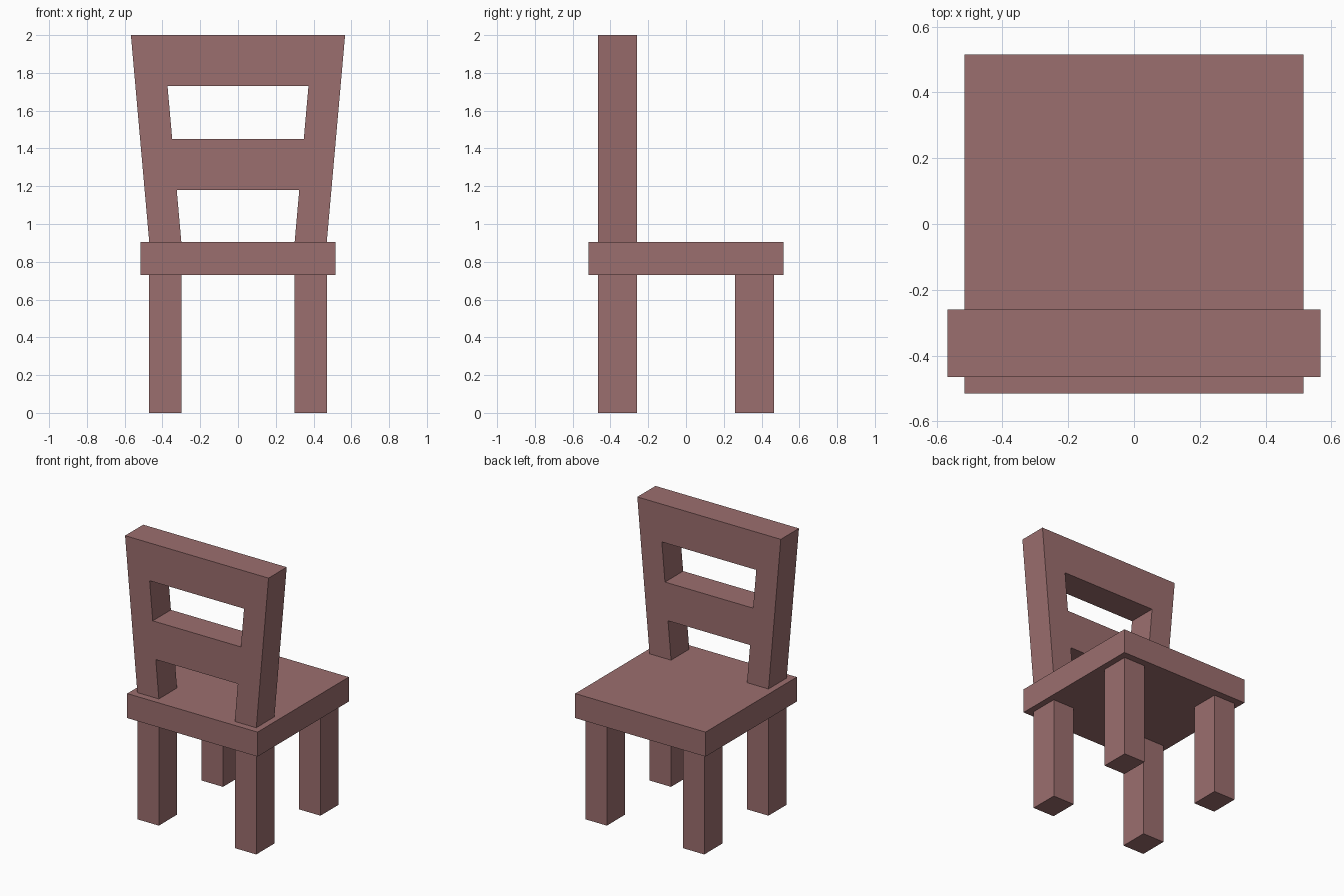
import bpy, bmesh

if "Cube" in bpy.data.objects:
    bpy.data.objects.remove(bpy.data.objects["Cube"])

wood = bpy.data.materials.new("reddish brown wood")
wood.diffuse_color = (0.33, 0.157, 0.157, 1)
wood.use_nodes = True
wood.node_tree.nodes["Principled BSDF"].inputs["Base Color"].default_value = wood.diffuse_color


def add_object(name, bm):
    bmesh.ops.recalc_face_normals(bm, faces=bm.faces)
    mesh = bpy.data.meshes.new(name)
    bm.to_mesh(mesh)
    bm.free()
    mesh.materials.append(wood)
    obj = bpy.data.objects.new(name, mesh)
    bpy.context.collection.objects.link(obj)
    return obj


def box(name, x0, x1, y0, y1, z0, z1):
    bm = bmesh.new()
    bmesh.ops.create_cube(bm, size=1)
    for v in bm.verts:
        v.co.x = x1 if v.co.x > 0 else x0
        v.co.y = y1 if v.co.y > 0 else y0
        v.co.z = z1 if v.co.z > 0 else z0
    return add_object(name, bm)


SEAT_BOTTOM, SEAT_TOP, TOP = 0.73, 0.905, 2.0
BACK_Y, BACK_DEPTH = -0.465, 0.205

# Seat slab
box("seat", -0.515, 0.515, -0.515, 0.515, SEAT_BOTTOM, SEAT_TOP)

# Four square legs
for row, y0, y1 in (("front", -0.465, -0.26), ("rear", 0.26, 0.465)):
    for side, x0, x1 in (("left", -0.47, -0.30), ("right", 0.30, 0.47)):
        box(f"{row}_{side}_leg", x0, x1, y0, y1, 0, SEAT_BOTTOM)

# Backrest: flared posts joined by a middle and a top slat, then extruded
bm = bmesh.new()
levels = [SEAT_TOP, 1.18, 1.45, 1.73, TOP]
rows = []
for z in levels:
    t = (z - SEAT_TOP) / (TOP - SEAT_TOP)
    outer, inner = 0.47 + 0.097 * t, 0.30 + 0.097 * t
    rows.append([bm.verts.new((x, BACK_Y, z)) for x in (-outer, -inner, inner, outer)])
for i, (low, high) in enumerate(zip(rows, rows[1:])):
    for c in range(3):
        if c == 1 and i % 2 == 0:
            continue  # open gaps between the slats
        bm.faces.new((low[c], low[c + 1], high[c + 1], high[c]))
front = list(bm.faces)
new = bmesh.ops.extrude_face_region(bm, geom=front, use_keep_orig=True)["geom"]
bmesh.ops.translate(bm, vec=(0, BACK_DEPTH, 0),
                    verts=[g for g in new if isinstance(g, bmesh.types.BMVert)])
add_object("backrest", bm)
